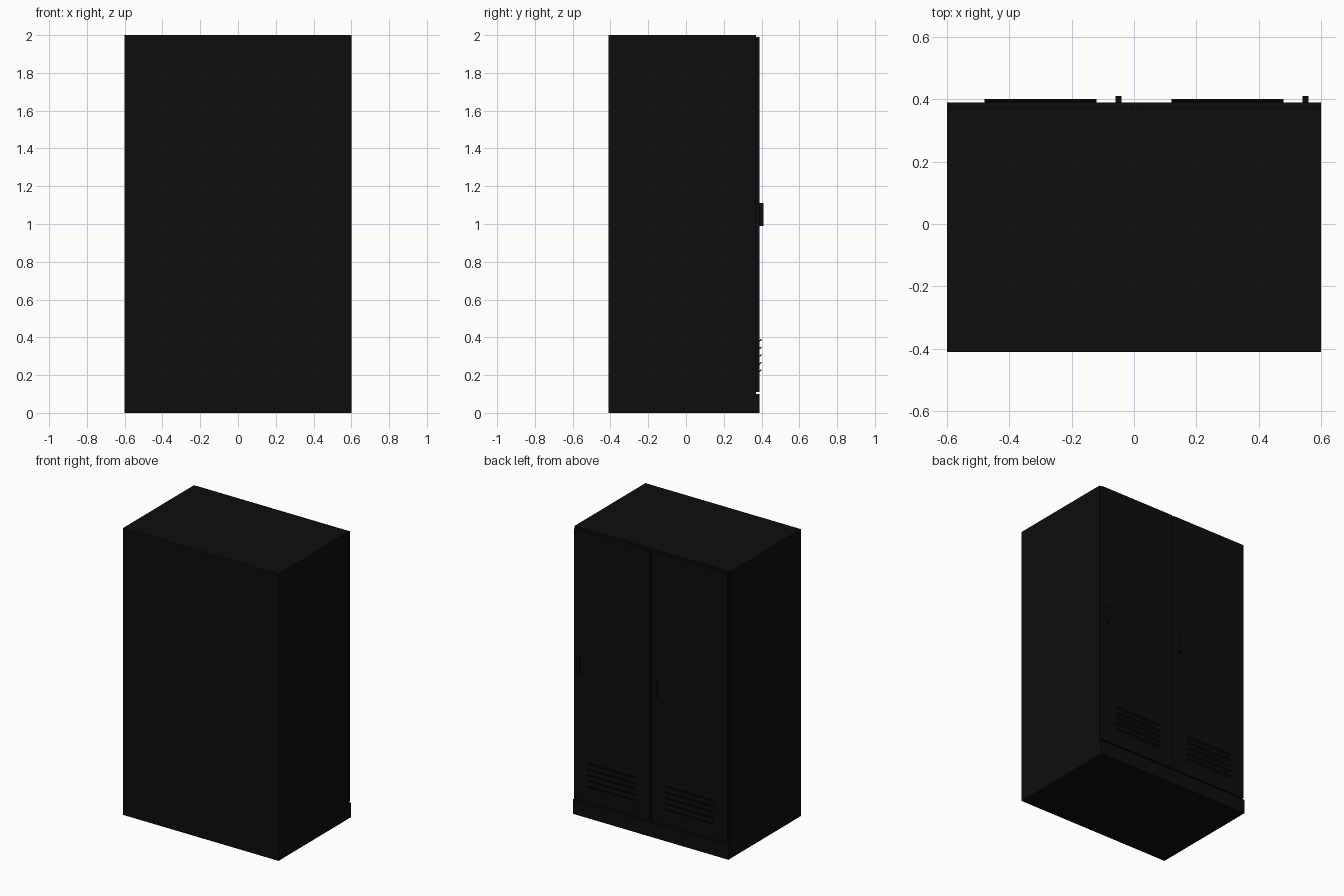
import bpy
import math

if "Cube" in bpy.data.objects:
    bpy.data.objects.remove(bpy.data.objects["Cube"])


def make_material(name, color):
    mat = bpy.data.materials.new(name)
    mat.use_nodes = True
    mat.diffuse_color = color
    bsdf = next(n for n in mat.node_tree.nodes if n.type == "BSDF_PRINCIPLED")
    bsdf.inputs["Base Color"].default_value = color
    return mat


black = make_material("black paint", (0.004, 0.004, 0.004, 1))


def box(name, low, high, tilt=0):
    """Box between two corners, turned about its own x axis."""
    centre = [(a + b) / 2 for a, b in zip(low, high)]
    bpy.ops.mesh.primitive_cube_add(size=1, location=centre)
    obj = bpy.context.object
    obj.name = name
    obj.scale = [b - a for a, b in zip(low, high)]
    bpy.ops.object.transform_apply(location=False, rotation=False, scale=True)
    obj.rotation_euler.x = tilt
    obj.data.materials.append(black)
    return obj


BACK, BODY, DOOR = -0.41, 0.37, 0.39

# Cabinet body and plinth strip under the doors
box("cabinet_body", (-0.6, BACK, 0), (0.6, BODY, 2))
box("plinth", (-0.6, BODY - 0.01, 0), (0.6, DOOR, 0.1))

# Two doors, each with a pull handle and a louvred vent
for side, x in (("right", -0.3), ("left", 0.3)):
    box(side + "_door", (x - 0.292, BODY - 0.002, 0.11), (x + 0.292, DOOR, 1.99))
    box(side + "_handle", (x + 0.24, DOOR - 0.005, 0.99), (x + 0.26, 0.41, 1.11))
    for i in range(5):
        z = 0.22 + 0.04 * i
        box(f"{side}_vent_slat_{i + 1}", (x - 0.18, 0.375, z - 0.003),
            (x + 0.18, 0.403, z + 0.003), math.radians(40))
